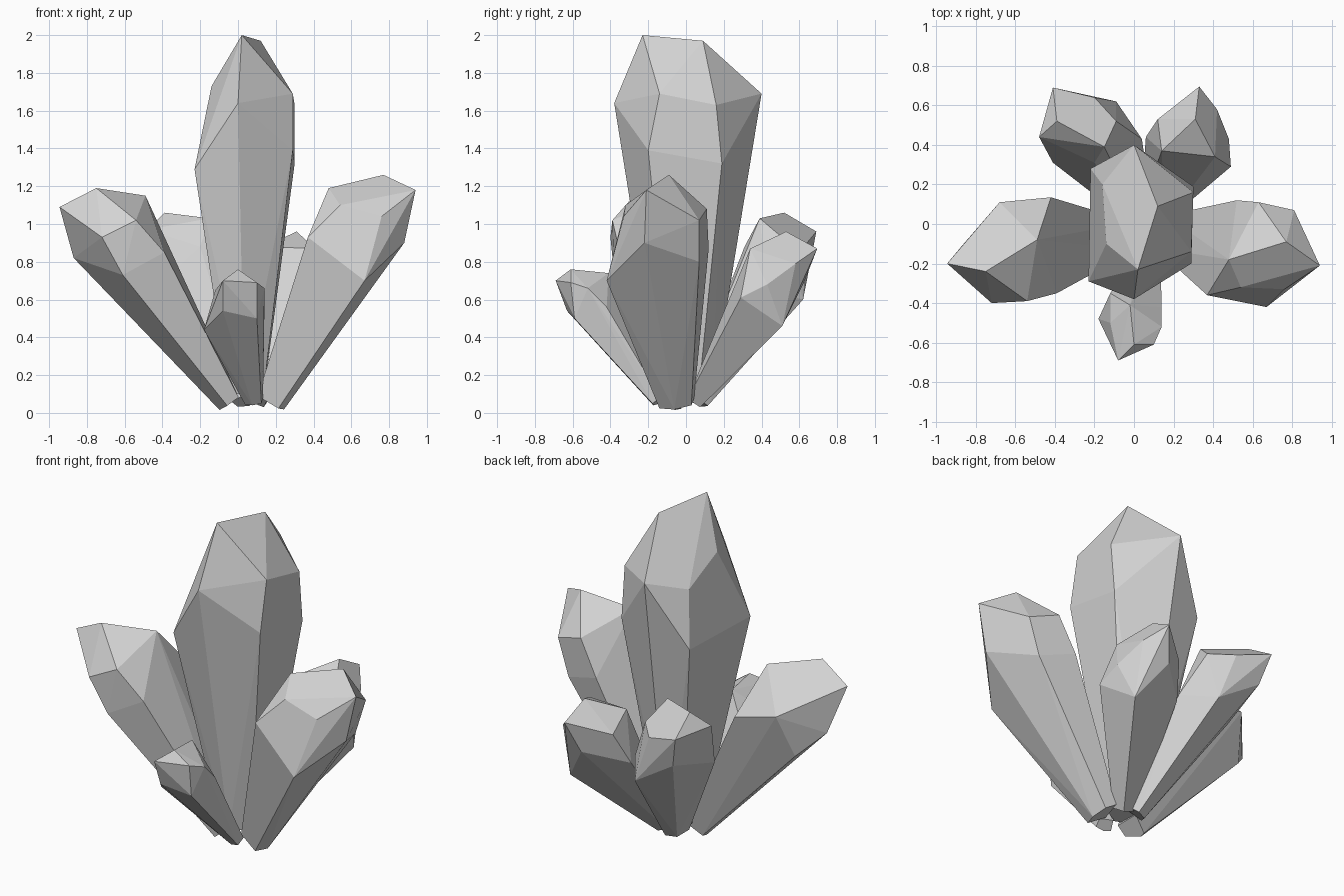
import bpy
import bmesh
import math
from mathutils import Vector

default_cube = bpy.data.objects.get("Cube")
if default_cube:
    bpy.data.objects.remove(default_cube, do_unlink=True)


def make_material(name, value):
    """Plain grey mineral material, same colour in viewport and render."""
    material = bpy.data.materials.new(name)
    material.use_nodes = True
    colour = (value, value, value, 1)
    material.diffuse_color = colour
    shader = next(n for n in material.node_tree.nodes if n.type == "BSDF_PRINCIPLED")
    shader.inputs["Base Color"].default_value = colour
    shader.inputs["Roughness"].default_value = 0.8
    return material


stone_grey = make_material("stone_grey", 0.65)


def foot_ring(base, shoulder, taper):
    """Shrink the shoulder outline onto a plane across the crystal's axis."""
    centre = sum(shoulder, Vector()) / len(shoulder)
    axis = (centre - base).normalized()
    ring = []
    for point in shoulder:
        offset = point - centre
        offset -= axis * offset.dot(axis)
        corner = base + offset * taper
        corner.z = max(corner.z, 0)
        ring.append(corner)
    return ring


def crystal(name, base, ridge, facets, shoulder, taper=0.3):
    """Faceted crystal: narrow foot, wide shoulder, cut facets, ridge on top."""
    base = Vector(base)
    ridge, facets, shoulder = (
        [Vector(p) for p in ring] for ring in (ridge, facets, shoulder))
    corners = ridge + facets + shoulder + foot_ring(base, shoulder, taper)

    bm = bmesh.new()
    for corner in corners:
        bm.verts.new(corner)
    bmesh.ops.convex_hull(bm, input=bm.verts)
    loose = [v for v in bm.verts if not v.link_faces]
    bmesh.ops.delete(bm, geom=loose, context="VERTS")
    # Merge nearly coplanar triangles into clean crystal facets
    bmesh.ops.dissolve_limit(bm, angle_limit=math.radians(4),
                             verts=bm.verts, edges=bm.edges)
    bmesh.ops.recalc_face_normals(bm, faces=bm.faces)

    mesh = bpy.data.meshes.new(name)
    bm.to_mesh(mesh)
    bm.free()
    mesh.materials.append(stone_grey)
    crystal_object = bpy.data.objects.new(name, mesh)
    bpy.context.collection.objects.link(crystal_object)


# Tall upright crystal in the middle
crystal(
    "central_crystal",
    base=(.04, 0, .1),
    ridge=[(.02, -.23, 2), (.12, .09, 1.97)],
    facets=[(.29, -.14, 1.69), (.3, .16, 1.63), (-.16, .2, 1.62), (-.14, -.1, 1.73)],
    shoulder=[(0, -.38, 1.64), (.29, -.2, 1.39), (.3, .19, 1.32),
              (0, .4, 1.69), (-.22, .28, 1.3), (-.23, -.29, 1.29)],
    taper=.35,
)

# Large crystal leaning towards +x
crystal(
    "left_crystal",
    base=(.19, -.05, .05),
    ridge=[(.77, -.09, 1.26), (.94, -.21, 1.18)],
    facets=[(.48, -.18, 1.19), (.54, -.32, 1.1), (.76, -.33, 1.04),
            (.63, .11, 1.08), (.81, .07, 1.02)],
    shoulder=[(.37, -.36, .93), (.67, -.42, .7), (.88, -.22, .9),
              (.74, .07, .8), (.52, .12, .87)],
    taper=.34,
)

# Large crystal leaning towards -x
crystal(
    "right_crystal",
    base=(-.05, -.07, .05),
    ridge=[(-.75, -.24, 1.19), (-.945, -.2, 1.09)],
    facets=[(-.49, -.08, 1.15), (-.54, -.39, 1.02), (-.72, -.4, .93),
            (-.68, .11, .95), (-.42, .135, .89)],
    shoulder=[(-.39, -.35, .85), (-.61, -.38, .73), (-.87, -.11, .82),
              (-.74, .01, .69), (-.42, .13, .88)],
)

# Small crystal leaning forwards
crystal(
    "front_crystal",
    base=(.085, -.15, .06),
    ridge=[(0, -.61, .76), (-.08, -.69, .7)],
    facets=[(.1, -.61, .69), (.14, -.52, .66), (-.02, -.41, .74), (-.12, -.5, .65)],
    shoulder=[(-.08, -.63, .54), (.1, -.59, .5), (.14, -.42, .56),
              (-.12, -.35, .6), (-.18, -.48, .44)],
)

# Medium crystal leaning back towards -x
crystal(
    "back_right_crystal",
    base=(.03, .06, .06),
    ridge=[(-.39, .52, 1.06), (-.41, .69, .96)],
    facets=[(-.15, .39, 1.03), (-.09, .52, .92), (-.2, .64, .9), (-.48, .44, .97)],
    shoulder=[(-.36, .64, .77), (-.09, .62, .6), (.04, .43, .65),
              (-.2, .31, .88), (-.41, .31, .68)],
)

# Medium crystal leaning back towards +x
crystal(
    "back_left_crystal",
    base=(.1, .055, .06),
    ridge=[(.31, .53, .96), (.33, .695, .87)],
    facets=[(.41, .34, .87), (.48, .43, .68), (.42, .58, .79),
            (.14, .37, .88), (.12, .53, .79)],
    shoulder=[(.49, .29, .61), (.42, .51, .46), (.27, .62, .68),
              (.06, .44, .6)],
)
